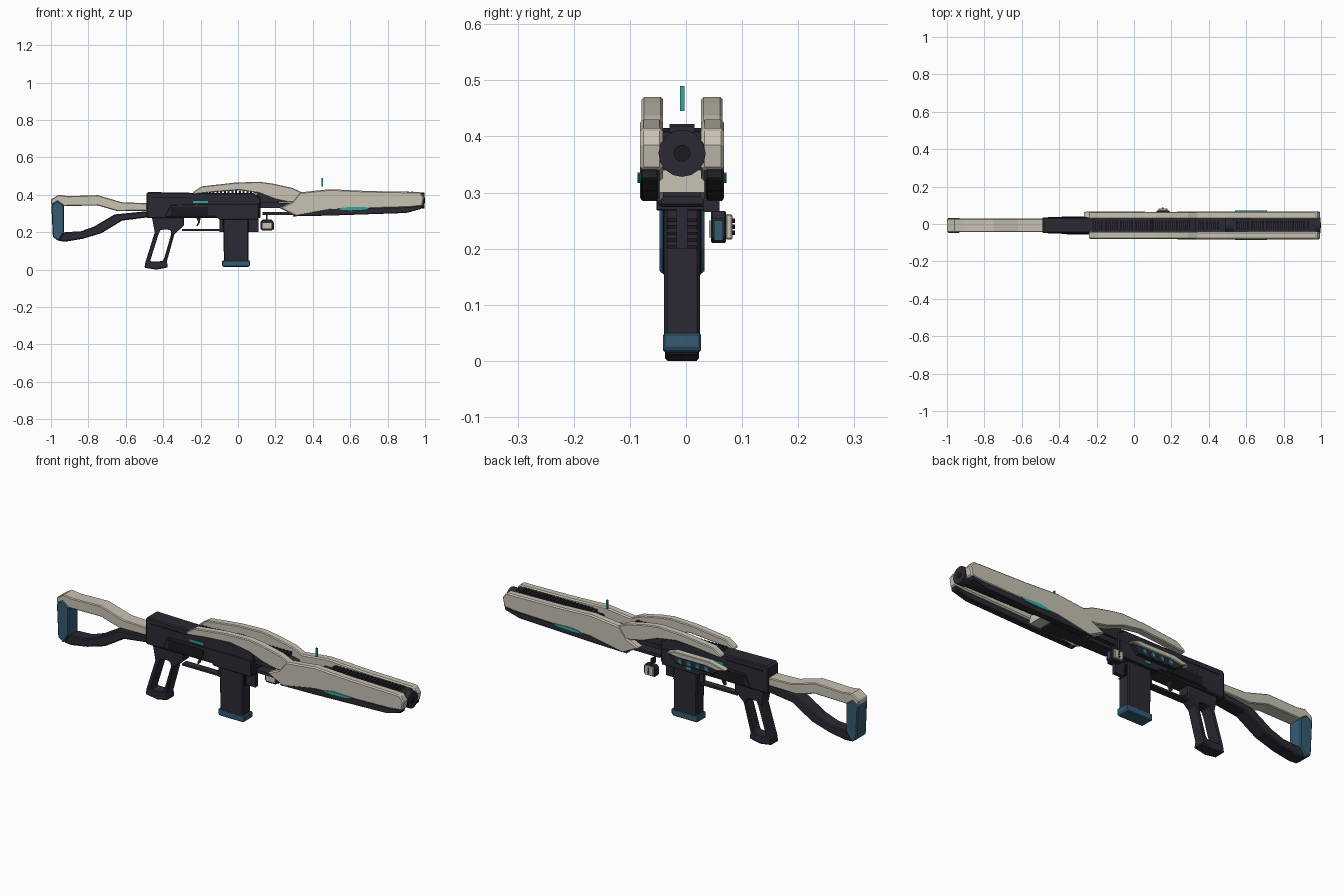
import bpy, bmesh, math
from mathutils import Matrix

cube = bpy.data.objects.get("Cube")
if cube:
    bpy.data.objects.remove(cube, do_unlink=True)

MID = -0.007  # centre plane of the body in y


def material(name, colour):
    mat = bpy.data.materials.new(name)
    mat.use_nodes = True
    mat.diffuse_color = (*colour, 1)
    mat.node_tree.nodes["Principled BSDF"].inputs["Base Color"].default_value = (*colour, 1)
    return mat


BEIGE = material("warm beige", (.57, .54, .45))
DARK = material("charcoal", (.024, .023, .033))
BLACK = material("soft black", (.011, .011, .014))
BLUE = material("steel blue", (.035, .105, .165))
TEAL = material("bright teal", (.03, .4, .35))


def finish(bm, name, mat, bevel=0):
    bmesh.ops.recalc_face_normals(bm, faces=bm.faces)
    mesh = bpy.data.meshes.new(name)
    bm.to_mesh(mesh)
    bm.free()
    mesh.materials.append(mat)
    obj = bpy.data.objects.new(name, mesh)
    bpy.context.collection.objects.link(obj)
    if bevel:
        mod = obj.modifiers.new("edge chamfer", "BEVEL")
        mod.width = bevel
        mod.segments = 1
        mod.limit_method = "ANGLE"
        mod.angle_limit = math.radians(50)
    return obj


def prism(name, profile, y_min, y_max, mat, bevel=0):
    """Side profile in x, z pushed through y."""
    bm = bmesh.new()
    face = bm.faces.new([bm.verts.new((x, y_min, z)) for x, z in profile])
    out = bmesh.ops.extrude_face_region(bm, geom=[face])["geom"]
    moved = [v for v in out if isinstance(v, bmesh.types.BMVert)]
    bmesh.ops.translate(bm, verts=moved, vec=(0, y_max - y_min, 0))
    return finish(bm, name, mat, bevel)


def slab(name, profile, half, mat, bevel=0):
    return prism(name, profile, MID - half, MID + half, mat, bevel)


def pair(name, profile, inner, outer, mat, bevel=0):
    prism("right_" + name, profile, MID - outer, MID - inner, mat, bevel)
    prism("left_" + name, profile, MID + inner, MID + outer, mat, bevel)


def rect(x_min, x_max, z_min, z_max):
    return [(x_min, z_min), (x_max, z_min), (x_max, z_max), (x_min, z_max)]


def ring(name, outer, inner, half, mat, bevel=0):
    """Flat frame between two outlines with matching corners."""
    bm = bmesh.new()
    loops = [[bm.verts.new((x, y, z)) for x, z in line]
             for line, y in ((outer, MID - half), (outer, MID + half),
                             (inner, MID + half), (inner, MID - half))]
    for a, b in zip(loops, loops[1:] + loops[:1]):
        for i in range(len(a)):
            j = (i + 1) % len(a)
            bm.faces.new((a[i], a[j], b[j], b[i]))
    return finish(bm, name, mat, bevel)


def rod(name, axis, centre, radius, length, mat, sides=16):
    bm = bmesh.new()
    turn = Matrix.Rotation(math.pi / 2, 4, "Y" if axis == "X" else "X")
    bmesh.ops.create_cone(bm, cap_ends=True, segments=sides, radius1=radius, radius2=radius,
                          depth=length, matrix=Matrix.Translation(centre) @ turn)
    return finish(bm, name, mat)


def teeth(name, start, end, step, z, half):
    count = int((end - start) / step)
    bm = bmesh.new()
    for i in range(count):
        place = Matrix.Translation((start + (i + .5) * step, MID, z))
        bmesh.ops.create_cube(bm, size=1, matrix=place @ Matrix.Diagonal((step * .55, half * 2, .014, 1)))
    return finish(bm, name, DARK)


# Stock
slab("stock_upper_arm", [(-1, .375), (-.96, .4), (-.91, .393), (-.75, .398), (-.62, .36), (-.48, .355),
                         (-.48, .315), (-.645, .313), (-.75, .343), (-.93, .34), (-.965, .365), (-1, .345)],
     .036, BEIGE, .004)
slab("stock_pad", [(-.998, .345), (-.965, .369), (-.93, .345), (-.93, .2), (-.96, .153), (-.99, .175)],
     .04, BLUE, .005)
slab("stock_lower_arm", [(-.93, .2), (-.84, .205), (-.77, .23), (-.66, .295), (-.48, .313), (-.48, .28),
                         (-.62, .262), (-.73, .195), (-.83, .165), (-.92, .15), (-.96, .153)],
     .034, DARK, .005)

# Receiver
slab("receiver", [(-.49, .405), (-.48, .415), (-.2, .41), (.08, .41), (.12, .385), (.12, .275), (-.49, .275)],
     .042, DARK, .005)
slab("receiver_front", [(.1, .41), (.24, .405), (.33, .385), (.33, .36), (.1, .355)], .036, DARK)
slab("receiver_side_plate", [(-.39, .285), (-.36, .345), (-.2, .35), (.11, .35), (.11, .268), (-.1, .268),
                             (-.12, .285)], .046, DARK, .002)
slab("receiver_side_panel", rect(-.36, -.16, .29, .335), .048, BLACK)
slab("receiver_slot", rect(-.24, -.16, .357, .368), .044, TEAL)
slab("receiver_rear_rib", rect(-.46, -.25, .383, .388), .044, BLACK)
teeth("receiver_top_teeth", -.22, .3, .02, .415, .022)

# Grip, trigger and magazine
ring("grip_frame",
     [(-.46, .28), (-.29, .28), (-.29, .235), (-.34, .19), (-.38, .045), (-.375, .012), (-.435, 0), (-.5, .01),
      (-.495, .04), (-.445, .2)],
     [(-.415, .212), (-.38, .216), (-.36, .21), (-.357, .19), (-.395, .06), (-.402, .046), (-.43, .044),
      (-.468, .044), (-.467, .055), (-.425, .19)], .03, DARK, .004)
slab("trigger_guard", rect(-.3, -.07, .207, .217), .018, DARK)
slab("trigger", [(-.225, .28), (-.2, .28), (-.203, .255), (-.215, .233), (-.222, .235), (-.213, .255)], .008, DARK)
slab("magazine_well", rect(-.1, .11, .2, .28)[:2] + [(.11, .28), (-.1, .28)], .01, DARK)
slab("magazine", [(-.08, .28), (.055, .28), (.055, .04), (-.075, .04)], .032, DARK, .005)
for i in range(5):
    z = .2 + i * .012
    slab("magazine_rib", rect(.055, .059, z, z + .006), .027, BLACK)
slab("magazine_base", [(-.085, .05), (.065, .05), (.065, .022), (.055, .015), (-.08, .015), (-.085, .022)],
     .034, BLUE, .004)

# Upper arches and forend shells
pair("arch_plate", [(-.24, .415), (-.195, .445), (-.02, .465), (.115, .47), (.185, .46), (.29, .437), (.345, .412),
                    (.345, .36), (.27, .36), (.2, .375), (.115, .408), (.01, .425), (-.125, .415), (-.24, .402)],
     .034, .072, BEIGE, .004)
pair("forend_plate", [(.33, .413), (.49, .43), (.68, .421), (.975, .415), (.995, .385), (.987, .34), (.92, .332),
                      (.68, .325), (.49, .318), (.31, .285), (.22, .33), (.29, .362)],
     .034, .075, BEIGE, .006)
pair("forend_rail", [(.29, .285), (.49, .289), (.9, .303), (.98, .325), (.985, .343), (.92, .335), (.5, .327),
                     (.31, .3)], .042, .0735, DARK, .003)
pair("forend_light", [(.54, .32), (.56, .331), (.6, .336), (.71, .333), (.68, .321), (.6, .317)],
     .07, .079, TEAL)
slab("forend_cross_block", rect(.49, .56, .3, .34), .04, BEIGE)
slab("forend_floor", rect(.13, .5, .292, .307), .034, DARK)
slab("forend_spine", rect(.12, .5, .33, .355), .026, DARK)

# Barrel
rod("barrel", "X", (.74, MID, .37), .038, .5, DARK)
rod("muzzle", "X", (.977, MID, .37), .042, .04, DARK)
rod("muzzle_bore", "X", (.998, MID, .37), .015, .004, BLACK)
slab("barrel_top_rail", rect(.53, .97, .39, .408), .034, DARK)
teeth("barrel_top_teeth", .54, .96, .02, .411, .022)
teeth("forend_top_teeth", .34, .48, .02, .375, .02)
slab("forend_bridge", rect(.32, .5, .35, .37), .034, DARK)
slab("sight_blade", rect(.447, .455, .445, .49), .004, TEAL)

# Side pod on the back face
POD = [(.07, .35), (.02, .367), (-.18, .367), (-.27, .345), (-.22, .333), (-.16, .342), (0, .342)]
prism("side_pod_cover", POD, .03, .066, BEIGE, .003)
prism("side_pod_body", [(.06, .345), (-.25, .345), (-.19, .305), (.02, .305)], .03, .057, DARK, .003)
for i in range(4):
    x = -.16 + i * .05
    rod("side_pod_dial", "Y", (x, .057, .325), .015, .01, BLUE, 12)
    rod("side_pod_light", "Y", (x, .061, .325), .007, .006, TEAL, 12)
prism("side_button", rect(-.06, -.03, .285, .297), .03, .044, TEAL)

# Hanging tag
prism("tag_body", [(.12, .22), (.13, .21), (.18, .21), (.19, .22), (.19, .255), (.18, .267), (.13, .267), (.12, .255)],
      .045, .071, DARK, .002)
prism("tag_back_plate", rect(.13, .18, .216, .262), .07, .083, BEIGE, .003)
prism("tag_front_plate", rect(.13, .18, .22, .25), .041, .046, BEIGE)
prism("tag_edge", rect(.183, .193, .215, .25), .05, .066, BLUE)
for z in (.228, .239, .25):
    rod("tag_stud", "Y", (.155, .084, z), .004, .006, BLACK, 8)
prism("tag_hook", rect(.15, .158, .265, .295), .03, .06, DARK)
